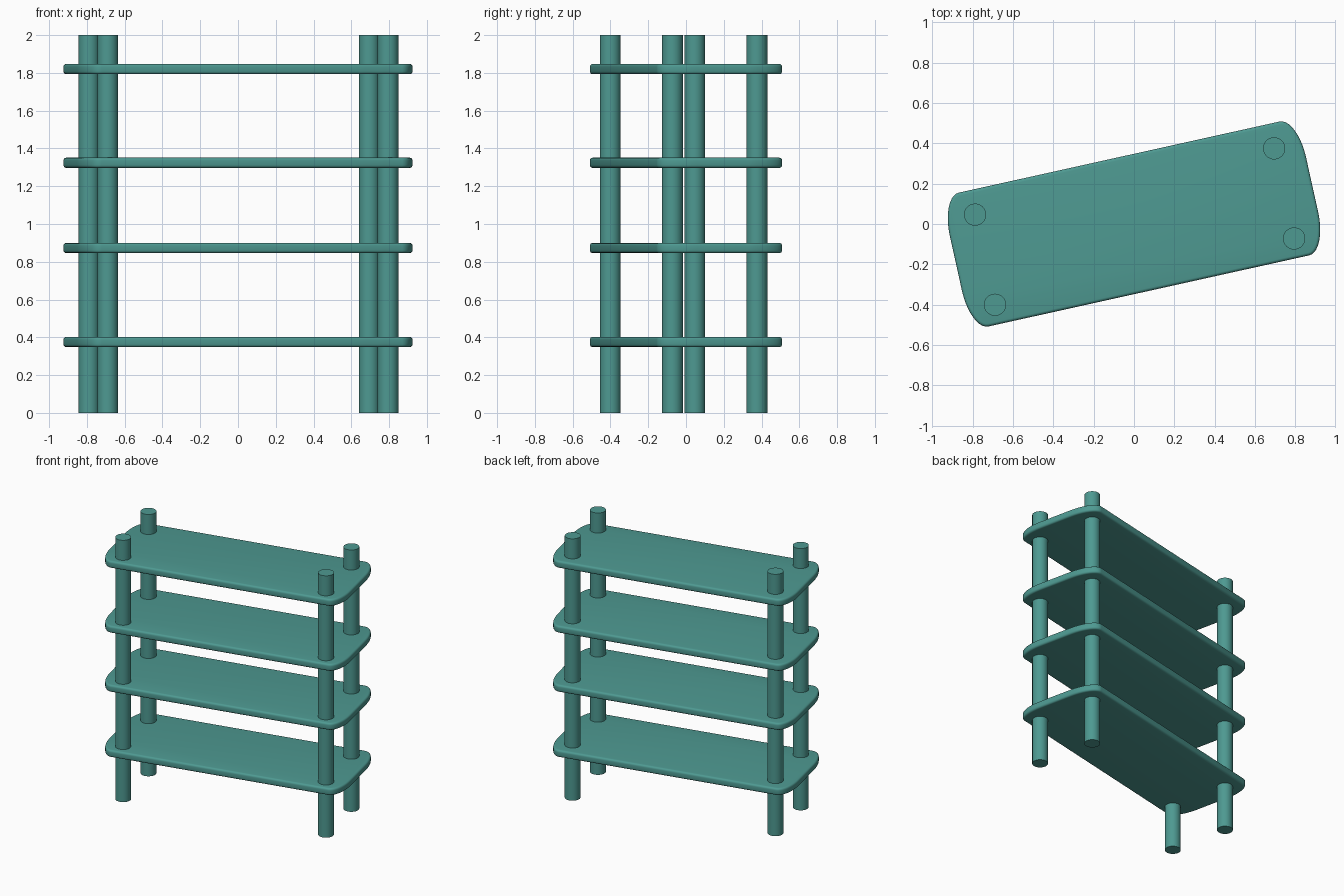
import bpy
import bmesh
from math import sin, cos, pi, radians
from mathutils import Matrix

if "Cube" in bpy.data.objects:
    bpy.data.objects.remove(bpy.data.objects["Cube"], do_unlink=True)

TURN = Matrix.Rotation(radians(12.5), 4, "Z")   # whole rack stands at an angle
HALF_LENGTH, HALF_DEPTH, THICKNESS = 0.905, 0.34, 0.054
CORNER_X, CORNER_Y = 0.09, 0.20                 # elliptical shelf corners
SHELF_HEIGHTS = (0.375, 0.873, 1.324, 1.82)     # shelf centres
POST_X, POST_Y, POST_SHIFT = 0.76, 0.229, -0.013
POST_RADIUS, POST_HEIGHT = 0.055, 2.0

teal = bpy.data.materials.new("teal")
teal.use_nodes = True
colour = (0.076, 0.32, 0.285, 1)
teal.diffuse_color = colour
teal.node_tree.nodes["Principled BSDF"].inputs["Base Color"].default_value = colour


def add_object(name, bm, location):
    """Turn a bmesh into a smooth-shaded teal object."""
    mesh = bpy.data.meshes.new(name)
    bmesh.ops.recalc_face_normals(bm, faces=bm.faces)
    bm.to_mesh(mesh)
    bm.free()
    mesh.materials.append(teal)
    obj = bpy.data.objects.new(name, mesh)
    bpy.context.collection.objects.link(obj)
    obj.matrix_world = TURN @ Matrix.Translation(location)
    bpy.ops.object.select_all(action="DESELECT")
    obj.select_set(True)
    bpy.context.view_layer.objects.active = obj
    bpy.ops.object.shade_smooth_by_angle(angle=radians(35))
    return obj


def shelf_outline(steps=10):
    """Rectangle with a quarter ellipse at each corner."""
    points = []
    for quarter, (sx, sy) in enumerate(((1, 1), (-1, 1), (-1, -1), (1, -1))):
        for i in range(steps + 1):
            a = (quarter + i / steps) * pi / 2
            points.append((sx * (HALF_LENGTH - CORNER_X) + CORNER_X * cos(a),
                           sy * (HALF_DEPTH - CORNER_Y) + CORNER_Y * sin(a)))
    return points


# Shelves: extruded outline with a softened rim
for number, height in enumerate(SHELF_HEIGHTS, 1):
    bm = bmesh.new()
    base = bm.faces.new([bm.verts.new((x, y, -THICKNESS / 2)) for x, y in shelf_outline()])
    top = bmesh.ops.extrude_face_region(bm, geom=[base], use_keep_orig=True)["geom"]
    bmesh.ops.translate(bm, vec=(0, 0, THICKNESS),
                        verts=[v for v in top if isinstance(v, bmesh.types.BMVert)])
    rim = [e for e in bm.edges if abs(e.verts[0].co.z - e.verts[1].co.z) < 0.001]
    bmesh.ops.bevel(bm, geom=rim, offset=0.015, segments=4, profile=0.5, affect="EDGES")
    add_object(f"shelf_{number}", bm, (0, 0, height))

# Posts: four round uprights through the shelves
for side, sx in (("left", 1), ("right", -1)):
    for end, sy in (("front", -1), ("back", 1)):
        bm = bmesh.new()
        bmesh.ops.create_cone(bm, cap_ends=True, segments=32, radius1=POST_RADIUS,
                              radius2=POST_RADIUS, depth=POST_HEIGHT)
        add_object(f"{end}_{side}_post", bm,
                   (sx * POST_X, sy * POST_Y + POST_SHIFT, POST_HEIGHT / 2))
